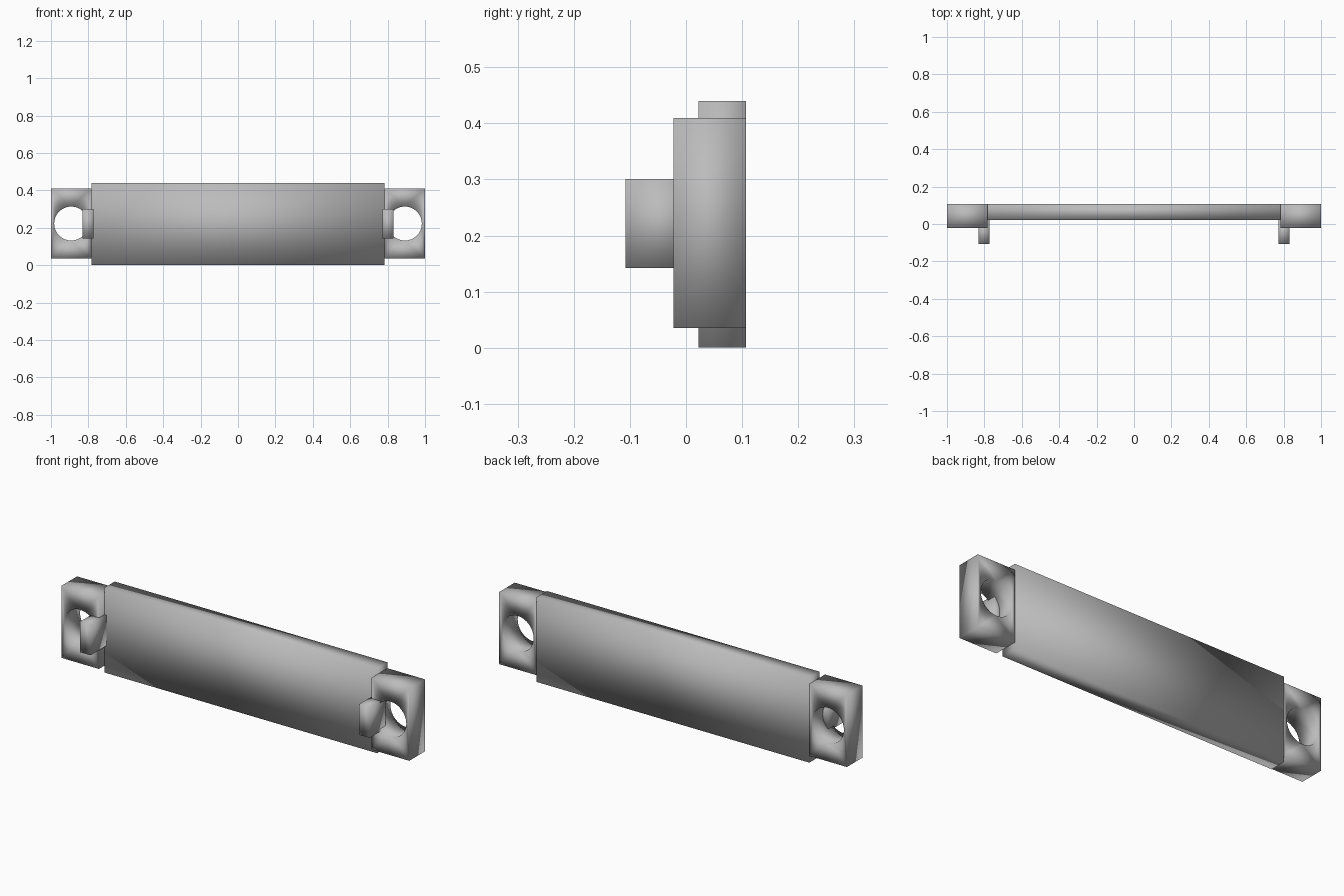
import bpy, bmesh
from math import cos, sin, tau

if "Cube" in bpy.data.objects:
    bpy.data.objects.remove(bpy.data.objects["Cube"])

grey = bpy.data.materials.new("plain grey")
grey.use_nodes = True
grey.diffuse_color = (0.5, 0.5, 0.5, 1)
grey.node_tree.nodes["Principled BSDF"].inputs["Base Color"].default_value = grey.diffuse_color

BACK = 0.107


def finish(name, bm):
    """Turn a bmesh into a smooth shaded grey object."""
    bmesh.ops.recalc_face_normals(bm, faces=bm.faces)
    mesh = bpy.data.meshes.new(name)
    bm.to_mesh(mesh)
    bm.free()
    mesh.materials.append(grey)
    mesh.shade_smooth()
    obj = bpy.data.objects.new(name, mesh)
    bpy.context.collection.objects.link(obj)


def loop(bm, points, y):
    verts = [bm.verts.new((x, y, z)) for x, z in points]
    return [bm.edges.new((v, verts[i - 1])) for i, v in enumerate(verts)]


def slab(name, x, y, z, hole=None):
    """Extrude a rectangle from front to back, with an optional round hole."""
    bm = bmesh.new()
    edges = loop(bm, [(x[0], z[0]), (x[1], z[0]), (x[1], z[1]), (x[0], z[1])], y[0])
    if hole:
        cx, cz, r = hole
        ring = [(cx + r * cos(tau * i / 32), cz + r * sin(tau * i / 32)) for i in range(32)]
        edges += loop(bm, ring, y[0])
    bmesh.ops.triangle_fill(bm, edges=edges, use_beauty=True)
    new = bmesh.ops.extrude_face_region(bm, geom=bm.faces[:], use_keep_orig=True)
    moved = [g for g in new["geom"] if isinstance(g, bmesh.types.BMVert)]
    bmesh.ops.translate(bm, verts=moved, vec=(0, y[1] - y[0], 0))
    finish(name, bm)


# Long centre plate
slab("centre_plate", (-0.784, 0.784), (0.022, BACK), (0, 0.44))

# Mounting blocks with screw holes, and the small tabs in front of them
for side, s in (("left", 1), ("right", -1)):
    slab(side + "_mounting_block", (s * 0.784, s), (-0.022, BACK), (0.035, 0.409),
         (s * 0.892, 0.223, 0.091))
    slab(side + "_tab", (s * 0.772, s * 0.832), (-0.108, 0.022), (0.142, 0.301))
